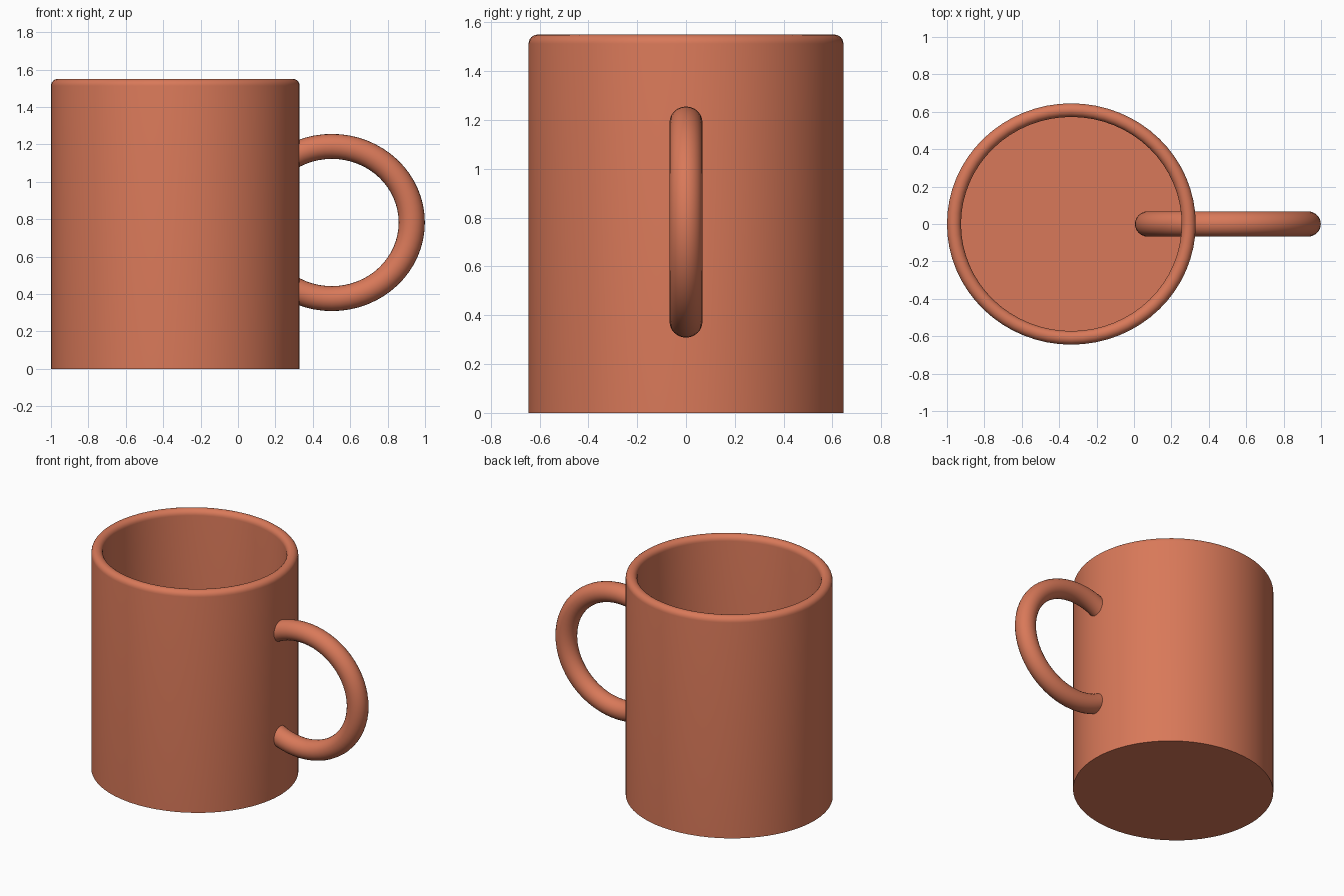
import bpy, bmesh
from math import sin, cos, pi, radians
from mathutils import Matrix, Vector

cube = bpy.data.objects.get("Cube")
if cube:
    bpy.data.objects.remove(cube, do_unlink=True)

# Terracotta glaze
clay = bpy.data.materials.new("terracotta")
clay.use_nodes = True
clay.diffuse_color = (0.69, 0.19, 0.10, 1)
clay.node_tree.nodes["Principled BSDF"].inputs["Base Color"].default_value = clay.diffuse_color


def revolve(name, profile, closed, steps, scale, turn, location):
    """Spin an (radius, height) profile around z, then stretch, turn and place it."""
    bm = bmesh.new()
    verts = [bm.verts.new((r, 0, z)) for r, z in profile]
    pairs = list(zip(verts, verts[1:]))
    if closed:
        pairs.append((verts[-1], verts[0]))
    edges = [bm.edges.new(p) for p in pairs]
    bmesh.ops.spin(bm, geom=verts + edges, axis=(0, 0, 1), cent=(0, 0, 0),
                   angle=2 * pi, steps=steps, use_merge=True)
    bmesh.ops.remove_doubles(bm, verts=bm.verts, dist=1e-5)
    bmesh.ops.transform(bm, matrix=turn @ Matrix.Diagonal(Vector(scale)).to_4x4(), verts=bm.verts)
    bmesh.ops.recalc_face_normals(bm, faces=bm.faces)
    mesh = bpy.data.meshes.new(name)
    bm.to_mesh(mesh)
    bm.free()
    mesh.materials.append(clay)
    obj = bpy.data.objects.new(name, mesh)
    obj.location = location
    bpy.context.collection.objects.link(obj)
    bpy.ops.object.select_all(action='DESELECT')
    obj.select_set(True)
    bpy.context.view_layer.objects.active = obj
    bpy.ops.object.shade_smooth_by_angle(angle=radians(35))
    return obj


# Cup body: flat base, straight wall, half-round rim, inside wall and floor
outer, inner, height, floor = 0.665, 0.59, 1.55, 0.075
lip = (outer - inner) / 2
rim = [(inner + lip + lip * cos(a), height - lip + lip * sin(a))
       for a in (pi * i / 12 for i in range(13))]
profile = [(0, 0), (outer, 0)] + rim + [(inner, floor), (0, floor)]
revolve("cup_body", profile, False, 64, (1, 0.97, 1), Matrix(), (-0.335, 0, 0))

# Handle: a full ring standing upright, passing through the wall
ring, tube = 0.427, 0.07
section = [(ring + tube * cos(a), tube * sin(a)) for a in (2 * pi * i / 24 for i in range(24))]
revolve("handle", section, True, 64, (1, 0.953, 0.97),
        Matrix.Rotation(pi / 2, 4, 'X'), (0.502, 0, 0.782))
